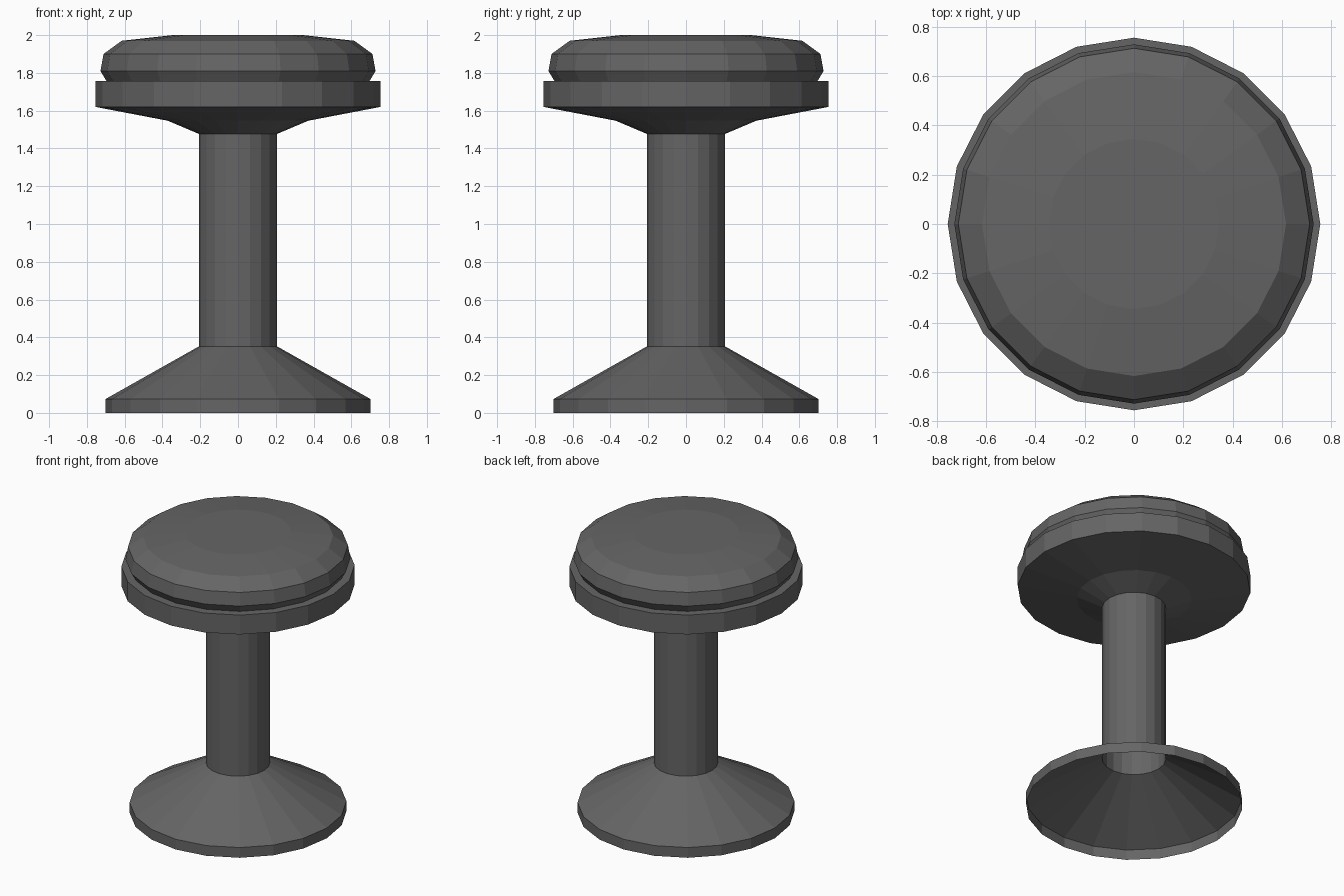
import bpy
from math import sin, cos, pi

SIDES = 20

# Remove the default cube
cube = bpy.data.objects.get("Cube")
if cube:
    bpy.data.objects.remove(cube, do_unlink=True)

# Single dark grey material
grey = bpy.data.materials.new("dark grey")
grey.use_nodes = True
colour = (0.13, 0.13, 0.13, 1)
grey.diffuse_color = colour
grey.node_tree.nodes["Principled BSDF"].inputs["Base Color"].default_value = colour


def lathe(name, profile, cap=False):
    """Turn a bottom-to-top (radius, height) profile into a faceted open shell."""
    verts = [(r * cos(2 * pi * i / SIDES), r * sin(2 * pi * i / SIDES), z)
             for r, z in profile for i in range(SIDES)]
    faces = []
    for ring in range(len(profile) - 1):
        a, b = ring * SIDES, (ring + 1) * SIDES
        for i in range(SIDES):
            j = (i + 1) % SIDES
            faces.append((a + i, a + j, b + j, b + i))
    if cap:
        top = (len(profile) - 1) * SIDES
        faces.append(tuple(range(top, top + SIDES)))
    mesh = bpy.data.meshes.new(name)
    mesh.from_pydata(verts, [], faces)
    mesh.materials.append(grey)
    obj = bpy.data.objects.new(name, mesh)
    bpy.context.collection.objects.link(obj)
    return obj


# Hollow flared foot with a short upright rim
lathe("base", [(0.702, 0), (0.702, 0.073), (0.207, 0.352)])

# Open tube column
lathe("column", [(0.207, 0.352), (0.207, 1.477)])

# Dished seat support with its rim and top lip
lathe("seat_pan", [(0.207, 1.477), (0.373, 1.547), (0.755, 1.62),
                   (0.755, 1.758), (0.697, 1.758)])

# Padded cushion
lathe("cushion", [(0.697, 1.758), (0.728, 1.81), (0.712, 1.9),
                  (0.616, 1.97), (0.345, 2.0)], cap=True)
